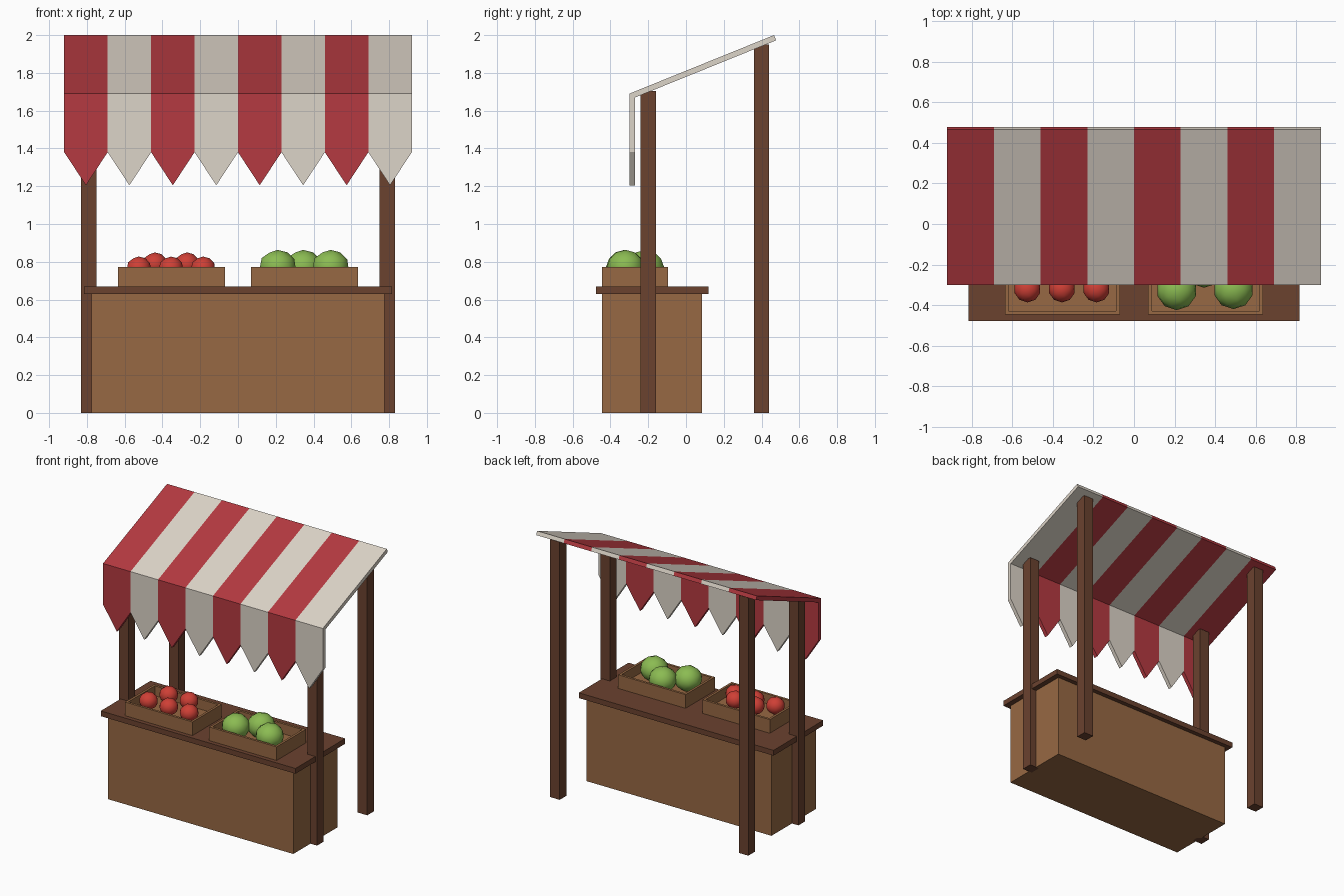
import bpy, bmesh, math
from mathutils import Vector

if "Cube" in bpy.data.objects:
    bpy.data.objects.remove(bpy.data.objects["Cube"])


def material(name, rgb):
    m = bpy.data.materials.new(name)
    m.diffuse_color = (*rgb, 1)
    m.use_nodes = True
    m.node_tree.nodes["Principled BSDF"].inputs["Base Color"].default_value = m.diffuse_color
    return m


WOOD = material("light wood", (0.31, 0.14, 0.056))
DARK = material("dark wood", (0.145, 0.054, 0.028))
RED = material("red cloth", (0.46, 0.042, 0.052))
CREAM = material("cream cloth", (0.72, 0.66, 0.58))
TOMATO = material("tomato red", (0.62, 0.05, 0.036))
GREEN = material("cabbage green", (0.26, 0.50, 0.085))


def finish(name, bm, mats):
    bmesh.ops.recalc_face_normals(bm, faces=bm.faces)
    me = bpy.data.meshes.new(name)
    bm.to_mesh(me)
    bm.free()
    for m in mats:
        me.materials.append(m)
    ob = bpy.data.objects.new(name, me)
    bpy.context.collection.objects.link(ob)
    return ob


def add_box(bm, lo, hi):
    r = bmesh.ops.create_cube(bm, size=1)
    for v in r["verts"]:
        v.co = Vector([lo[i] if v.co[i] < 0 else hi[i] for i in range(3)])
    return r["verts"]


def box(name, lo, hi, mat):
    bm = bmesh.new()
    add_box(bm, lo, hi)
    return finish(name, bm, [mat])


def add_prism(bm, pts, offset, mat_index):
    """Extrude a flat outline along an offset vector."""
    face = bm.faces.new([bm.verts.new(p) for p in pts])
    r = bmesh.ops.extrude_face_region(bm, geom=[face], use_keep_orig=True)
    verts = [g for g in r["geom"] if isinstance(g, bmesh.types.BMVert)]
    bmesh.ops.translate(bm, verts=verts, vec=offset)
    for f in {f for v in list(face.verts) + verts for f in v.link_faces}:
        f.material_index = mat_index


# Counter
box("counter_body", (-0.775, -0.445, 0), (0.775, 0.085, 0.63), WOOD)
box("counter_top", (-0.815, -0.477, 0.63), (0.815, 0.118, 0.67), DARK)

# Posts
for sx, side in ((-1, "left"), (1, "right")):
    for y, top, end in ((-0.2, 1.705, "front"), (0.4, 1.95, "back")):
        box(f"{end}_{side}_post", (sx * 0.79 - 0.04, y - 0.04, 0),
            (sx * 0.79 + 0.04, y + 0.04, top), DARK)

# Striped awning: sloping roof strips and pointed valance strips
W, N = 0.23, 8
front, back = Vector((0, -0.30, 1.69)), Vector((0, 0.466, 2.0))
slope = (back - front).normalized()
down = Vector((0, slope.z, -slope.y)) * 0.03
roof, valance = bmesh.new(), bmesh.new()
for i in range(N):
    x = -0.92 + i * W
    p = Vector((x, 0, 0))
    add_prism(roof, [p + front, p + back, p + back + down, p + front + down],
              Vector((W, 0, 0)), i % 2)
    add_prism(valance, [(x, -0.30, 1.69), (x, -0.30, 1.38),
                        (x + W / 2, -0.30, 1.205), (x + W, -0.30, 1.38),
                        (x + W, -0.30, 1.69)], Vector((0, 0.03, 0)), i % 2)
finish("awning_roof", roof, [RED, CREAM])
finish("awning_valance", valance, [RED, CREAM])

# Open crates: inset top pushed down
for sx, side in ((-1, "left"), (1, "right")):
    bm = bmesh.new()
    xs = sorted((sx * 0.07, sx * 0.635))
    add_box(bm, (xs[0], -0.445, 0.67), (xs[1], -0.095, 0.773))
    bm.normal_update()
    top = max(bm.faces, key=lambda f: f.calc_center_median().z)
    bmesh.ops.inset_region(bm, faces=[top], thickness=0.025)
    r = bmesh.ops.extrude_face_region(bm, geom=[top])
    bmesh.ops.translate(bm, vec=(0, 0, -0.075),
                        verts=[g for g in r["geom"] if isinstance(g, bmesh.types.BMVert)])
    if top.is_valid:
        bmesh.ops.delete(bm, geom=[top], context="FACES_ONLY")
    finish(f"{side}_crate", bm, [WOOD])


# Produce
def produce(name, loc, r, squash, mat):
    bm = bmesh.new()
    bmesh.ops.create_icosphere(bm, subdivisions=2, radius=r)
    bmesh.ops.scale(bm, verts=bm.verts, vec=(1, 1, squash))
    for f in bm.faces:
        f.smooth = True
    finish(name, bm, [mat]).location = loc


for i in range(5):
    loc = (-0.525 + 0.17 * i, -0.32, 0.765) if i < 3 else (-0.44 + 0.17 * (i - 3), -0.2, 0.787)
    produce(f"tomato_{i + 1}", loc, 0.066, 0.95, TOMATO)
for i, (x, y) in enumerate(((0.21, -0.325), (0.49, -0.32), (0.345, -0.215))):
    produce(f"cabbage_{i + 1}", (x, y, 0.772), 0.099, 0.92, GREEN)
